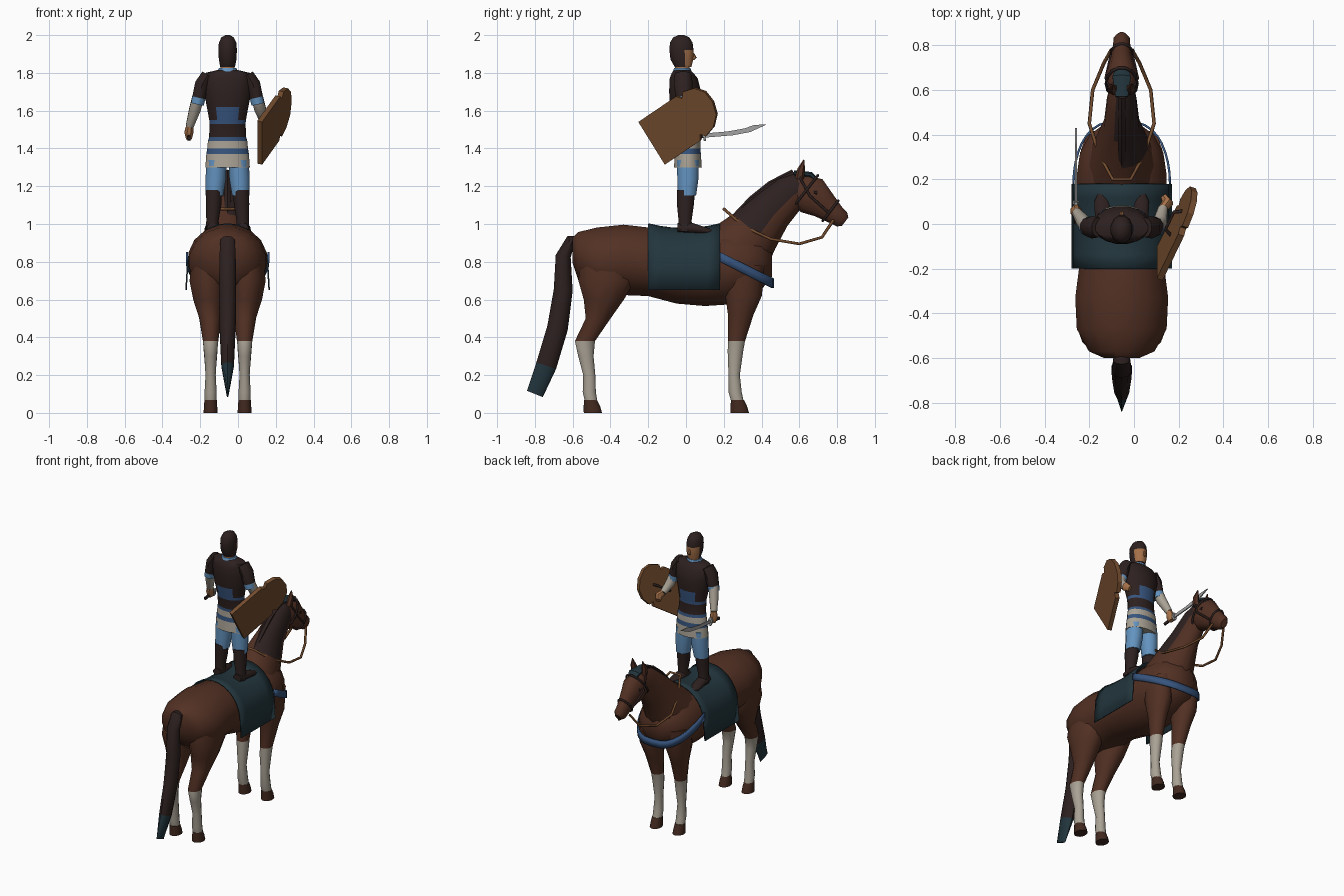
import bpy, bmesh, math
from mathutils import Vector

if "Cube" in bpy.data.objects:
    bpy.data.objects.remove(bpy.data.objects["Cube"])

CX = -0.055  # midline of horse and rider


def material(name, r, g, b):
    m = bpy.data.materials.new(name)
    m.use_nodes = True
    m.diffuse_color = (r, g, b, 1)
    bsdf = m.node_tree.nodes["Principled BSDF"]
    bsdf.inputs["Base Color"].default_value = (r, g, b, 1)
    bsdf.inputs["Roughness"].default_value = 0.9
    return m


COAT = material("chestnut coat", .085, .030, .017)
DARK = material("dark leather", .026, .015, .014)
HOOF = material("hoof brown", .055, .022, .014)
CLOTH = material("saddle teal", .016, .036, .046)
BLUE = material("strap blue", .038, .09, .21)
LIGHT = material("light blue", .125, .29, .52)
CREAM = material("cream", .40, .36, .30)
SKIN = material("skin", .37, .16, .065)
WOOD = material("wood", .17, .072, .027)
STEEL = material("steel", .36, .36, .36)


def finish(name, bm, mats, rule=None, smooth=True):
    """Turn a bmesh into an object, colouring faces by rule(centre)."""
    bmesh.ops.recalc_face_normals(bm, faces=bm.faces[:])
    if rule:
        for f in bm.faces:
            f.material_index = rule(f.calc_center_median())
    me = bpy.data.meshes.new(name)
    bm.to_mesh(me)
    bm.free()
    ob = bpy.data.objects.new(name, me)
    bpy.context.collection.objects.link(ob)
    for m in mats:
        me.materials.append(m)
    if smooth:
        bpy.ops.object.select_all(action='DESELECT')
        ob.select_set(True)
        bpy.context.view_layer.objects.active = ob
        bpy.ops.object.shade_smooth_by_angle(angle=math.radians(42))
    return ob


def loft(name, rings, mats, rule=None, plane=None, sides=12):
    """Skin ellipses (x, y, z, half width, half depth) strung along a path."""
    bm = bmesh.new()
    pts = [Vector((r[0] + CX, r[1], r[2])) for r in rings]
    loops = []
    for i, r in enumerate(rings):
        t = (pts[min(i + 1, len(pts) - 1)] - pts[max(i - 1, 0)]).normalized()
        if plane:
            t = Vector((0, 1, 0)) if plane == 'y' else Vector((0, 0, 1))
        side = Vector((1, 0, 0))
        side = (side - t * side.dot(t)).normalized()
        up = t.cross(side)
        angles = [2 * math.pi * (k + .5) / sides for k in range(sides)]
        loops.append([bm.verts.new(pts[i] + side * r[3] * math.cos(a) + up * r[4] * math.sin(a))
                      for a in angles])
    for a, b in zip(loops, loops[1:]):
        for k in range(sides):
            n = (k + 1) % sides
            bm.faces.new((a[k], a[n], b[n], b[k]))
    bm.faces.new(loops[0])
    bm.faces.new(loops[-1])
    return finish(name, bm, mats, rule)


def sheet(name, rows, mat, thick):
    bm = bmesh.new()
    grid = [[bm.verts.new(p) for p in row] for row in rows]
    for a, b in zip(grid, grid[1:]):
        for k in range(len(a) - 1):
            bm.faces.new((a[k], a[k + 1], b[k + 1], b[k]))
    ob = finish(name, bm, [mat])
    mod = ob.modifiers.new("thickness", 'SOLIDIFY')
    mod.thickness = thick
    mod.offset = 0
    return ob


def plate(name, pts, thick, mat):
    bm = bmesh.new()
    face = bm.faces.new([bm.verts.new(p) for p in pts])
    ext = bmesh.ops.extrude_face_region(bm, geom=[face])
    verts = [v for v in ext["geom"] if isinstance(v, bmesh.types.BMVert)]
    bmesh.ops.translate(bm, vec=thick, verts=verts)
    return finish(name, bm, [mat], smooth=False)


def tube(name, pts, radius, mat, cyclic=True):
    cu = bpy.data.curves.new(name, 'CURVE')
    cu.dimensions = '3D'
    cu.bevel_depth = radius
    cu.bevel_resolution = 1
    sp = cu.splines.new('POLY')
    sp.points.add(len(pts) - 1)
    for p, q in zip(sp.points, pts):
        p.co = (q[0] + CX, q[1], q[2], 1)
    sp.use_cyclic_u = cyclic
    cu.materials.append(mat)
    bpy.context.collection.objects.link(bpy.data.objects.new(name, cu))


# Horse body, neck, head
loft("horse_body", [(0, y, z, w, h) for y, z, w, h in [
    (-.60, .86, .08, .07), (-.57, .83, .15, .13), (-.47, .80, .205, .185), (-.33, .81, .212, .19),
    (-.2, .80, .195, .185), (-.05, .77, .2, .195), (.1, .76, .2, .198), (.22, .77, .205, .2),
    (.32, .78, .19, .18), (.4, .79, .145, .14), (.455, .79, .07, .07)]], [COAT], plane='y', sides=16)
loft("horse_neck", [(0, .26, .84, .16, .19), (0, .36, .96, .12, .145), (0, .45, 1.07, .08, .118),
                    (0, .55, 1.165, .068, .1), (0, .61, 1.2, .055, .08)], [COAT, DARK],
     lambda c: int(c.x > CX - .02 and c.z + .9 * c.y > 1.2 and c.z - c.y > .56), sides=14)
loft("horse_head", [(0, .56, 1.21, .045, .05), (0, .61, 1.18, .065, .09), (0, .665, 1.15, .07, .108),
                    (0, .73, 1.10, .052, .078), (0, .79, 1.05, .04, .056), (0, .825, 1.025, .038, .048),
                    (0, .842, 1.012, .022, .03)], [COAT])
loft("forelock", [(0, .57, 1.27, .03, .015), (0, .66, 1.262, .045, .016), (0, .73, 1.195, .012, .008)],
     [CLOTH], sides=8)
# Crest of the mane along the top of the neck
loft("mane_crest", [(0, .22, 1.0, .012, .015), (0, .35, 1.13, .02, .02), (0, .45, 1.21, .02, .02),
                    (0, .57, 1.27, .02, .02)], [DARK], sides=6)
loft("tail", [(0, -.54, .9, .035, .035), (0, -.61, .91, .04, .032), (0, -.65, .83, .045, .04),
              (0, -.65, .65, .048, .05), (0, -.68, .45, .045, .055), (0, -.74, .25, .035, .055),
              (0, -.80, .1, .006, .045)],
     [DARK, CLOTH], lambda c: int(c.z < .22), sides=10)

# Legs, hooves, ears, eyes and shared bridle pieces
for s, tag in ((1, "left"), (-1, "right")):
    x = s * .09
    below = lambda c: int(c.z < .375)
    loft("hind_leg_" + tag, [(s * w0, y, z, w, d) for w0, y, z, w, d in [
        (.1, -.42, .82, .09, .14), (.105, -.42, .70, .1, .155), (.1, -.435, .6, .085, .11),
        (.092, -.465, .5, .06, .068), (.09, -.535, .38, .042, .055), (.09, -.53, .3, .034, .042),
        (.09, -.512, .2, .028, .033), (.09, -.512, .11, .033, .036), (.09, -.5, .05, .032, .034)]],
         [COAT, CREAM], below, plane='z')
    loft("front_leg_" + tag, [(s * w0, y, z, w, d) for w0, y, z, w, d in [
        (.11, .3, .78, .075, .12), (.105, .305, .62, .075, .1), (.1, .29, .52, .056, .07),
        (.092, .268, .38, .04, .046), (.09, .262, .33, .038, .043), (.09, .255, .2, .027, .031),
        (.09, .26, .11, .033, .036), (.09, .275, .05, .032, .034)]],
         [COAT, CREAM], below, plane='z')
    for part, y in (("hind", -.498), ("front", .28)):
        loft(part + "_hoof_" + tag, [(x, y - .008, .068, .034, .036), (x, y, .035, .036, .045),
                                     (x, y + .005, 0, .039, .05)], [HOOF], plane='z')
    loft("ear_" + tag, [(s * .035, .6, 1.24, .022, .025), (s * .043, .61, 1.29, .02, .02),
                        (s * .04, .625, 1.34, .003, .003)], [COAT], sides=6)
    loft("horse_eye_" + tag, [(s * .058, .675, 1.17, .012, .012), (s * .058, .695, 1.165, .012, .012)],
         [DARK], sides=8)
    tube("cheek_strap_" + tag, [(s * .05, .6, 1.25), (s * .071, .655, 1.15), (s * .048, .755, 1.06)],
         .007, DARK, cyclic=False)


def head_band(name, y, z, dy, dz, w):
    ring = [2 * math.pi * k / 14 for k in range(14)]
    tube(name, [(w * math.cos(a), y + dy * math.sin(a), z + dz * math.sin(a)) for a in ring], .007, DARK)


head_band("noseband", .765, 1.07, .042, .055, .046)
head_band("brow_band", .63, 1.17, .07, .09, .07)
half = [(.04, .2, 1.08), (.1, .31, .985), (.145, .45, .92), (.13, .6, .895), (.08, .72, .93), (.046, .78, 1.02)]
tube("reins", half[::-1] + [(-x, y, z) for x, y, z in half], .008, WOOD, cyclic=False)

# Saddle cloth draped over the back
rows = []
for k in range(7):
    y = -.2 + .38 * k / 6
    top = .205 + .025 * ((y + .01) / .19) ** 2
    arc = [math.pi * j / 14 for j in range(15)]
    row = [(CX + .213 * math.cos(a), y, .77 + top * math.sin(a)) for a in arc]
    rows.append([(CX + .22, y, .65)] + row + [(CX - .22, y, .65)])
sheet("saddle_cloth", rows, CLOTH, .008)

# Chest strap
rows = []
for k in range(19):
    a = math.pi * k / 18
    s, c = math.sin(a), math.cos(a)
    x = CX + .216 * math.copysign(abs(c) ** .7, c)
    rows.append([(x, .18 + .28 * s, .80 - .14 * s + dz) for dz in (-.0, .052)])
sheet("chest_strap", rows, BLUE, .01)


# Rider torso: banded tunic under a leather jerkin
def tunic_colour(c):
    if c.z < 1.46:
        return 1 if 1.37 < c.z < 1.40 or c.z > 1.44 else 0
    if 1.53 < c.z < 1.55 or (1.55 < c.z < 1.64 and abs(c.x - CX) < .055):
        return 1
    return 2


loft("tunic", [(0, y, z, w, d) for z, y, w, d in [
    (1.3, .01, .12, .075), (1.37, .01, .115, .07), (1.4, .01, .11, .068), (1.44, .01, .106, .067),
    (1.46, .008, .1, .066), (1.53, 0, .097, .067), (1.55, 0, .099, .07), (1.62, -.005, .112, .08),
    (1.70, -.005, .128, .086), (1.77, -.012, .13, .076), (1.80, -.018, .12, .058),
    (1.815, -.02, .055, .045)]], [CREAM, BLUE, DARK], tunic_colour, plane='z', sides=16)
loft("collar", [(0, -.02, 1.78, .07, .06), (0, -.02, 1.825, .048, .045)], [LIGHT], plane='z')
loft("neck", [(0, -.02, 1.78, .04, .04), (0, -.02, 1.87, .036, .04)], [SKIN], plane='z')
loft("helmeted_head", [(0, y, z, w, d) for z, y, w, d in [
    (1.83, -.015, .04, .045), (1.87, -.022, .048, .062), (1.92, -.024, .051, .066),
    (1.96, -.025, .048, .062), (1.988, -.025, .034, .044), (2.0, -.025, .012, .016)]],
     [DARK, SKIN], lambda c: int(c.y > 0 and c.z < 1.92), plane='z')
loft("nose", [(0, .035, 1.905, .006, .008), (0, .045, 1.88, .01, .012), (0, .036, 1.868, .008, .006)],
     [SKIN], plane='z', sides=6)

# Rider legs, boots and arms
for s, tag in ((1, "left"), (-1, "right")):
    loft("trouser_" + tag, [(s * .058, .01, 1.34, .055, .06), (s * .063, .01, 1.24, .056, .058),
                            (s * .07, .005, 1.15, .048, .05)], [LIGHT], plane='z')
    loft("boot_" + tag, [(s * .072, .0, 1.18, .044, .05), (s * .074, -.003, 1.1, .042, .046),
                         (s * .08, -.005, 1.02, .034, .036), (s * .08, -.005, .96, .036, .04)],
         [DARK], plane='z')
    loft("foot_" + tag, [(s * .08, -.045, .98, .03, .026), (s * .083, .03, .978, .038, .03),
                         (s * .088, .1, .965, .036, .02), (s * .09, .135, .96, .018, .012)],
         [DARK], plane='y')
    loft("sleeve_" + tag, [(s * .105, -.015, 1.79, .035, .045), (s * .135, -.015, 1.74, .04, .05),
                           (s * .152, -.012, 1.67, .037, .043), (s * .16, -.01, 1.635, .036, .04)],
         [DARK, LIGHT], lambda c: int(c.z < 1.665), sides=10)
    wrist, hand = ((.2, .05, 1.52), (.205, .065, 1.45)) if s < 0 else ((.185, .07, 1.56), (.19, .12, 1.52))
    loft("forearm_" + tag, [(s * .157, -.01, 1.67, .032, .034), (s * .172, .01, 1.61, .032, .034),
                            (s * wrist[0], wrist[1], wrist[2], .022, .024)], [CREAM], sides=10)
    loft("hand_" + tag, [(s * wrist[0], wrist[1], wrist[2], .02, .022),
                         (s * .205, (wrist[1] + hand[1]) / 2, (wrist[2] + hand[2]) / 2, .026, .03),
                         (s * hand[0], hand[1], hand[2], .016, .02)], [SKIN], sides=8)

# Curved sword
plate("sword_blade", [(CX - .209, y, z) for y, z in [
    (.07, 1.455), (.25, 1.47), (.34, 1.487), (.43, 1.528), (.36, 1.524), (.31, 1.506), (.22, 1.49),
    (.07, 1.477)]], Vector((.008, 0, 0)), STEEL)
loft("sword_grip", [(-.205, .0, 1.455, .01, .012), (-.205, .1, 1.467, .01, .012)], [DARK], sides=8)
loft("sword_guard", [(-.205, .09, 1.466, .016, .03), (-.205, .102, 1.468, .016, .03)], [STEEL], sides=8)

# Notched shield with a rounded end
origin, along, across = Vector((.115, -.178, 1.43)), Vector((.15, .31, .21)), Vector((0, .07, -.113))
outline = [(0, -1), (0, 1), (.6, 1), (.65, .78), (.7, .98), (.86, .85), (.99, .5), (1.04, 0), (1.02, -.5),
           (.92, -.86), (.76, -1), (.7, -.8), (.64, -1)]
normal = along.cross(across).normalized()
plate("shield", [origin + along * a + across * b - normal * .014 for a, b in outline], normal * .028, WOOD)
grip = [origin + along * a - normal * d * (1 if normal.x > 0 else -1) for a, d in
        ((.4, .01), (.45, .045), (.7, .045), (.75, .01))]
tube("shield_grip", [(p.x - CX, p.y, p.z) for p in grip], .008, DARK, cyclic=False)
